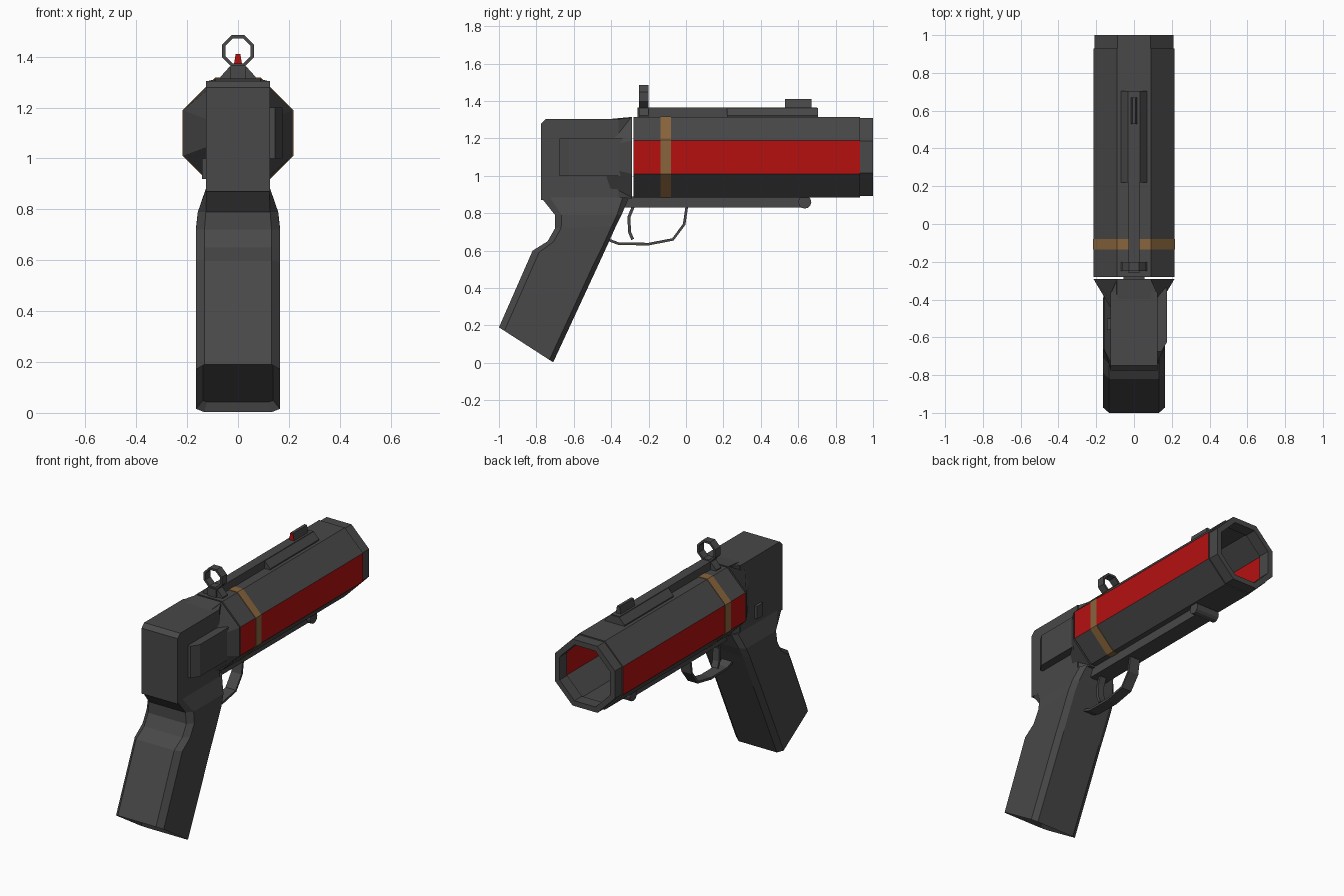
import bpy, bmesh, math
from mathutils import Vector

if "Cube" in bpy.data.objects:
    bpy.data.objects.remove(bpy.data.objects["Cube"])


def material(name, rgb):
    m = bpy.data.materials.new(name)
    m.diffuse_color = (*rgb, 1)
    m.use_nodes = True
    m.node_tree.nodes["Principled BSDF"].inputs["Base Color"].default_value = m.diffuse_color
    return m


GREY = material("dark grey", (0.065, 0.065, 0.065))
RED = material("red", (0.46, 0.005, 0.005))
BRASS = material("brass", (0.25, 0.13, 0.045))
AXIS_Z = 1.10


def finish(name, bm, mats, rule=None):
    bmesh.ops.recalc_face_normals(bm, faces=bm.faces)
    bm.normal_update()
    for f in bm.faces:
        f.material_index = rule(f) if rule else 0
    me = bpy.data.meshes.new(name)
    bm.to_mesh(me)
    bm.free()
    for m in mats:
        me.materials.append(m)
    ob = bpy.data.objects.new(name, me)
    bpy.context.collection.objects.link(ob)
    return ob


def loft(rings, closed=False):
    """Skin a list of equal point rings; cap the ends unless it closes on itself."""
    bm = bmesh.new()
    vs = [[bm.verts.new(p) for p in r] for r in rings]
    n = len(vs[0])
    pairs = list(zip(vs, vs[1:])) + ([(vs[-1], vs[0])] if closed else [])
    for a, b in pairs:
        for i in range(n):
            j = (i + 1) % n
            bm.faces.new((a[i], a[j], b[j], b[i]))
    if not closed:
        bm.faces.new(vs[0])
        bm.faces.new(vs[-1])
    return bm


def octagon(apothem, y, z=AXIS_Z):
    r = apothem / math.cos(math.pi / 8)
    return [(r * math.cos(math.pi / 8 + i * math.pi / 4), y,
             z + r * math.sin(math.pi / 8 + i * math.pi / 4)) for i in range(8)]


def tube(name, outer, inner, y0, y1, mats, rule=None, z=AXIS_Z):
    rings = [octagon(outer, y0, z), octagon(outer, y1, z),
             octagon(inner, y1, z), octagon(inner, y0, z)]
    return finish(name, loft(rings, True), mats, rule)


def side_prism(name, profile, x0, x1, mat=GREY):
    """Extrude a (y, z) profile across x."""
    return finish(name, loft([[(x, y, z) for y, z in profile] for x in (x0, x1)]), [mat])


def long_prism(name, profile, y0, y1, mats=(GREY,), rule=None):
    """Extrude an (x, z) profile along y."""
    return finish(name, loft([[(x, y, z) for x, z in profile] for y in (y0, y1)]), mats, rule)


def ribbon(name, path, width, thick):
    """Flat strip following a (y, z) path."""
    pts = [Vector(p) for p in path]
    rings = []
    for i, p in enumerate(pts):
        t = (pts[min(i + 1, len(pts) - 1)] - pts[max(i - 1, 0)]).normalized()
        o = Vector((-t.y, t.x)) * thick / 2
        a, b = p + o, p - o
        rings.append([(-width, *a), (width, *a), (width, *b), (-width, *b)])
    return finish(name, loft(rings), [GREY])


# Barrel with red side flats, muzzle ring and brass band
tube("barrel", 0.215, 0.185, -0.28, 0.93, [GREY, RED],
     lambda f: int(abs(f.normal.x) > 0.9))
tube("muzzle_ring", 0.208, 0.175, 0.925, 1.0, [GREY])
tube("brass_band", 0.218, 0.21, -0.135, -0.08, [BRASS])

# Breech flare: octagon narrowing into the receiver
flare = [[(x, -0.45, AXIS_Z + (z - AXIS_Z) * (0.93 if abs(x) < 0.1 else 0.6))
          for x, z in [(math.copysign(min(abs(p[0]), 0.12), p[0]), p[2])
                       for p in octagon(0.215, 0)]],
         octagon(0.215, -0.29)]
finish("breech_flare", loft(flare), [GREY])

# Receiver block with chamfered nose
side_prism("receiver", [(-0.775, 0.87), (-0.775, 1.28), (-0.75, 1.305),
                        (-0.36, 1.305), (-0.36, 0.87)], -0.125, 0.125)
finish("receiver_nose", loft([[(-w, y, 0.88), (w, y, 0.88), (w, y, t), (-w, y, t)]
                              for y, w, t in ((-0.37, 0.124, 1.303), (-0.29, 0.088, 1.312))]), [GREY])

# Right side housing, tapered at the rear, and small left catch
finish("side_housing", loft([[(0.1, y, 1.0), (x, y, 1.0), (x, y, 1.2), (0.1, y, 1.2)]
                             for y, x in ((-0.675, 0.145), (-0.625, 0.175), (-0.34, 0.175))]), [GREY])
side_prism("left_catch", [(-0.56, 0.92), (-0.56, 1.0), (-0.5, 1.0), (-0.5, 0.92)], -0.142, -0.12)

# Grip: chamfered sections (back y, z, front y, z, half width)
sections = [(-1.0, 0.19, -0.71, 0.003, 0.165), (-0.82, 0.60, -0.475, 0.51, 0.165),
            (-0.74, 0.65, -0.42, 0.63, 0.165), (-0.70, 0.72, -0.375, 0.73, 0.165),
            (-0.70, 0.79, -0.345, 0.79, 0.158), (-0.775, 0.885, -0.305, 0.885, 0.125)]
rings = []
for by, bz, fy, fz, w in sections:
    half = [(w * 0.8 if w > 0.13 else w * 0.98, 0), (w, 0.1), (w, 0.93), (w * 0.8, 1)]
    loop = half + [(-x, t) for x, t in reversed(half)]
    rings.append([(x, by + (fy - by) * t, bz + (fz - bz) * t) for x, t in loop])
bm = loft(rings)
bmesh.ops.recalc_face_normals(bm, faces=bm.faces)
base = min(bm.faces, key=lambda f: f.calc_center_median().z if len(f.verts) == 8 else 9)
bmesh.ops.inset_region(bm, faces=[base], thickness=0.03, depth=0)
bmesh.ops.translate(bm, verts=base.verts, vec=base.normal * -0.03)
finish("grip", bm, [GREY])

# Top rail, wide front base, rear base
long_prism("top_rail", [(-0.03, 1.31), (0.03, 1.31), (0.03, 1.365), (-0.03, 1.365)], -0.26, 0.70)
wedge = [(-0.068, 1.312), (0.068, 1.312), (0.068, 1.322), (0.032, 1.362),
         (-0.032, 1.362), (-0.068, 1.322)]
long_prism("front_sight_base", wedge, 0.22, 0.705)
long_prism("rear_sight_base", wedge, -0.25, -0.20)

# Ring rear sight and front blade with a red rear face
tube("rear_sight_ring", 0.0625, 0.05, -0.25, -0.20, [GREY], z=1.4225)
long_prism("front_sight", [(-0.018, 1.36), (0.018, 1.36), (0.009, 1.41), (-0.009, 1.41)],
           0.53, 0.67, [GREY, RED], lambda f: int(f.normal.y < -0.9))

# Lower rail with hinge pin
long_prism("lower_rail", [(-0.055, 0.83), (0.055, 0.83), (0.055, 0.89), (-0.055, 0.89)], -0.33, 0.635)
side_prism("hinge_pin", [(0.635 + 0.035 * math.cos(i * math.pi / 6),
                          0.86 + 0.035 * math.sin(i * math.pi / 6)) for i in range(12)], -0.08, 0.08)

# Trigger guard and trigger
ribbon("trigger_guard", [(-0.42, 0.66), (-0.36, 0.637), (-0.2, 0.635), (-0.07, 0.66),
                         (-0.01, 0.74), (0.005, 0.84)], 0.035, 0.014)
ribbon("trigger", [(-0.28, 0.84), (-0.305, 0.78), (-0.302, 0.70), (-0.285, 0.66)], 0.022, 0.016)
